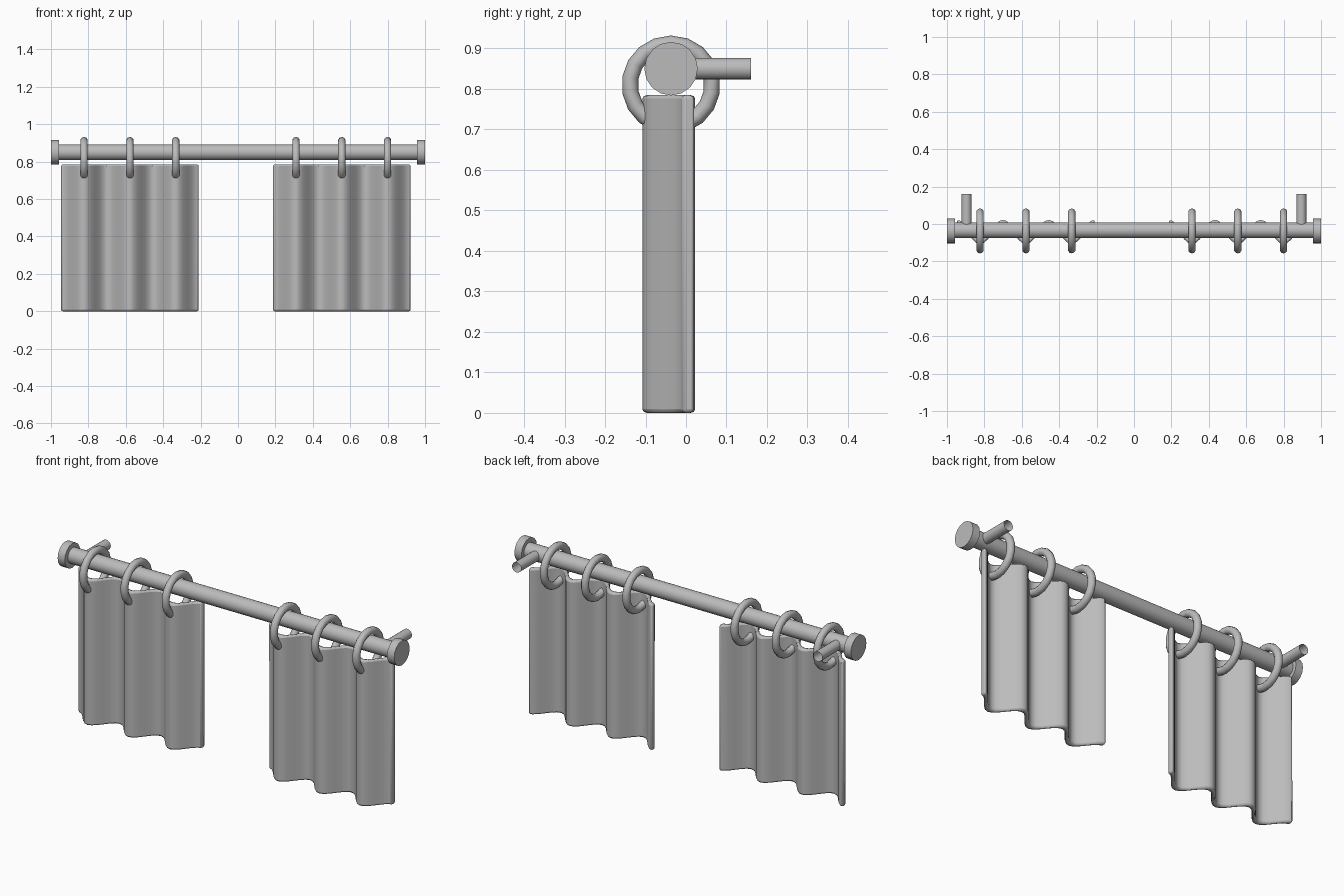
import bpy, bmesh, math
from mathutils import Matrix

cube = bpy.data.objects.get("Cube")
if cube:
    bpy.data.objects.remove(cube, do_unlink=True)

grey = bpy.data.materials.new("plain grey")
grey.use_nodes = True
COLOR = (0.5, 0.5, 0.5, 1)
grey.diffuse_color = COLOR
grey.node_tree.nodes["Principled BSDF"].inputs["Base Color"].default_value = COLOR

ROD_Y, ROD_Z = -0.037, 0.85
PANEL_CENTRES = (-0.578, 0.555)
PITCH = 0.245          # spacing of folds and rings


def finish(obj, name, angle=40):
    obj.name = name
    obj.data.name = name
    obj.data.materials.clear()
    obj.data.materials.append(grey)
    bpy.ops.object.select_all(action='DESELECT')
    obj.select_set(True)
    bpy.context.view_layer.objects.active = obj
    bpy.ops.object.shade_smooth_by_angle(angle=math.radians(angle))
    return obj


def cylinder(name, axis, start, end, radius, sides, fill='NGON'):
    length = end[axis] - start[axis]
    centre = [(a + b) / 2 for a, b in zip(start, end)]
    turn = (0, math.pi / 2, 0) if axis == 0 else (math.pi / 2, 0, 0)
    bpy.ops.mesh.primitive_cylinder_add(vertices=sides, radius=radius, depth=length,
                                        location=centre, rotation=turn, end_fill_type=fill)
    return finish(bpy.context.object, name)


def ring(name, x):
    bpy.ops.mesh.primitive_torus_add(major_segments=18, minor_segments=10, major_radius=0.102,
                                     minor_radius=0.02, location=(x, ROD_Y, 0.81),
                                     rotation=(0, math.pi / 2, 0))
    return finish(bpy.context.object, name, 60)


def curtain(name, centre):
    # Wavy strip with three forward folds, extruded upward as a closed slab
    half, steps, top, thick = 1.5 * PITCH, 36, 0.785, 0.015
    outline = []
    for side in (-1, 1):
        row = []
        for i in range(steps + 1):
            x = -half + 2 * half * i / steps
            wave = -0.0425 - 0.05 * math.cos(math.tau * x / PITCH)
            row.append((centre + x, wave + side * thick, 0))
        outline.append(row)
    bm = bmesh.new()
    front, back = [[bm.verts.new(p) for p in row] for row in outline]
    base = [bm.faces.new((front[i], back[i], back[i + 1], front[i + 1])) for i in range(steps)]
    raised = bmesh.ops.extrude_face_region(bm, geom=base)
    verts = [g for g in raised["geom"] if isinstance(g, bmesh.types.BMVert)]
    bmesh.ops.translate(bm, verts=verts, vec=(0, 0, top))
    bmesh.ops.recalc_face_normals(bm, faces=bm.faces)
    mesh = bpy.data.meshes.new(name)
    bm.to_mesh(mesh)
    bm.free()
    obj = bpy.data.objects.new(name, mesh)
    bpy.context.collection.objects.link(obj)
    finish(obj, name, 50)
    # Softened hems
    bevel = obj.modifiers.new("soft hem", 'BEVEL')
    bevel.width = 0.009
    bevel.segments = 2
    bevel.limit_method = 'ANGLE'
    bevel.angle_limit = math.radians(60)
    return obj


# Rod with end caps and wall brackets
cylinder("rod", 0, (-0.97, ROD_Y + 0.003, ROD_Z), (0.97, ROD_Y + 0.003, ROD_Z), 0.042, 24)
for side, label in ((-1, "right"), (1, "left")):
    inner, outer = sorted((side * 0.958, side))
    cylinder(label + "_end_cap", 0, (inner, ROD_Y, ROD_Z), (outer, ROD_Y, ROD_Z), 0.066, 16)
    x = side * 0.895
    cylinder(label + "_wall_bracket", 1, (x, ROD_Y, ROD_Z), (x, 0.16, ROD_Z), 0.027, 16, 'NOTHING')

# Curtain panels, each hung from three rings
for label, centre in zip(("right", "left"), PANEL_CENTRES):
    curtain(label + "_curtain", centre)
    for i in range(3):
        ring(f"{label}_ring_{i + 1}", centre + (i - 1) * PITCH)
